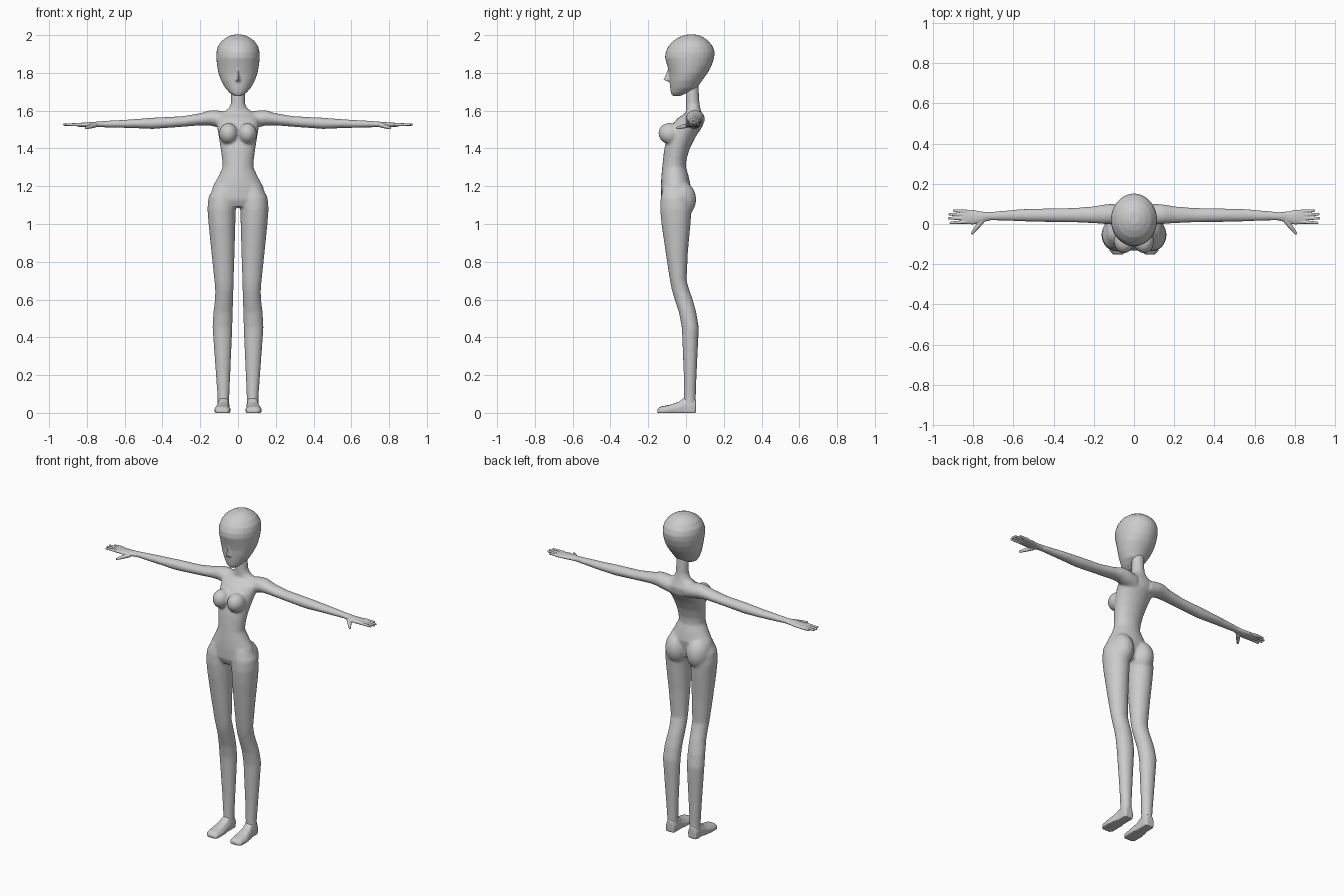
import bpy, bmesh, math
from mathutils import Matrix, Vector

skin = bpy.data.materials.new("grey_skin")
skin.diffuse_color = (0.6, 0.6, 0.6, 1)


def loft(bm, axis, rows, n=24, mirror=False):
    """Closed tube of oval rings: (position, a min, a max, b min, b max) along x or z."""
    for s in ((1, -1) if mirror else (1,)):
        rings = []
        for t, a0, a1, b0, b1 in rows:
            ring = []
            for i in range(n):
                w = 2 * math.pi * i / n
                a = (a0 + a1) / 2 + math.cos(w) * (a1 - a0) / 2
                b = (b0 + b1) / 2 + math.sin(w) * (b1 - b0) / 2
                p = (a, b, t) if axis == 'z' else (t, a, b)
                ring.append(bm.verts.new((p[0] * s, p[1], p[2])))
            rings.append(ring)
        for r, q in zip(rings, rings[1:]):
            for i in range(n):
                j = (i + 1) % n
                bm.faces.new((r[i], r[j], q[j], q[i]))
        bm.faces.new(rings[0][::-1])
        bm.faces.new(rings[-1])


def ball(bm, centre, radii, tilt=0, mirror=True):
    for s in ((1, -1) if mirror else (1,)):
        m = (Matrix.Translation((centre[0] * s, centre[1], centre[2]))
             @ Matrix.Rotation(tilt, 4, 'X') @ Matrix.Diagonal((*radii, 1)))
        bmesh.ops.create_uvsphere(bm, u_segments=24, v_segments=16, radius=1, matrix=m)


def limb(bm, p, q, r0, r1):
    """Tapered rod with rounded ends, on both sides."""
    for s in (1, -1):
        a, b = Vector((p[0] * s, p[1], p[2])), Vector((q[0] * s, q[1], q[2]))
        d = b - a
        m = Matrix.Translation((a + b) / 2) @ d.to_track_quat('Z', 'Y').to_matrix().to_4x4()
        bmesh.ops.create_cone(bm, cap_ends=True, segments=10, radius1=r0, radius2=r1,
                              depth=d.length, matrix=m)
        bmesh.ops.create_icosphere(bm, subdivisions=2, radius=r1, matrix=Matrix.Translation(b))


def finish(bm, name, voxel, smooth, ratio):
    """Fuse the overlapping shapes into one smooth skin."""
    bmesh.ops.recalc_face_normals(bm, faces=bm.faces)
    me = bpy.data.meshes.new(name)
    bm.to_mesh(me)
    bm.free()
    me.materials.append(skin)
    ob = bpy.data.objects.new(name, me)
    bpy.context.collection.objects.link(ob)
    rm = ob.modifiers.new("fuse", 'REMESH')
    rm.mode, rm.voxel_size, rm.use_smooth_shade = 'VOXEL', voxel, True
    sm = ob.modifiers.new("soften", 'SMOOTH')
    sm.factor, sm.iterations = 0.5, smooth
    ob.modifiers.new("reduce", 'DECIMATE').ratio = ratio


# Body: torso, neck, legs and arms
bm = bmesh.new()
torso = [(1.09, .07, -.115, .0), (1.13, .15, -.132, .01), (1.2, .133, -.133, .025),
         (1.25, .105, -.131, .015), (1.3, .082, -.126, .0), (1.34, .084, -.122, .002),
         (1.4, .092, -.115, .02), (1.46, .102, -.1, .05), (1.52, .112, -.08, .09),
         (1.56, .115, -.045, .095), (1.59, .085, .0, .082), (1.61, .05, .0, .077),
         (1.64, .037, .0, .071), (1.75, .036, .0, .066)]
loft(bm, 'z', [(z, -w, w, f, b) for z, w, f, b in torso])
ball(bm, (.05, -.085, 1.478), (.05, .062, .056), -.35)
ball(bm, (.073, -.035, 1.13), (.072, .089, .1))

leg = [(.03, .046, .11, -.02, .052), (.08, .046, .108, -.012, .052),
       (.2, .041, .117, -.012, .056), (.45, .03, .135, -.022, .068),
       (.53, .028, .131, -.037, .055), (.6, .026, .122, -.06, .036),
       (.65, .024, .121, -.075, .018), (.7, .023, .125, -.085, .003),
       (.85, .018, .141, -.108, .01), (1.0, .014, .156, -.13, .024),
       (1.08, .012, .162, -.137, .03), (1.14, .012, .157, -.134, .02),
       (1.2, .02, .125, -.12, .0)]
loft(bm, 'z', leg, mirror=True)

arm = [(.05, .0, .095, 1.5, 1.59), (.11, -.002, .1, 1.512, 1.602), (.15, .0, .097, 1.522, 1.602),
       (.2, .004, .088, 1.522, 1.586), (.3, .008, .08, 1.514, 1.57), (.45, .01, .077, 1.503, 1.563),
       (.55, .013, .075, 1.507, 1.555), (.72, .018, .06, 1.512, 1.545), (.76, .016, .06, 1.512, 1.543)]
loft(bm, 'x', arm, mirror=True)
finish(bm, "body", .007, 7, .35)

# Feet: sole, instep and heel
bm = bmesh.new()
for s in (1, -1):
    rings = []
    for y, x0, x1, h in [(-.152, .055, .105, .02), (-.135, .042, .122, .034), (-.09, .039, .126, .042),
                         (-.04, .044, .117, .058), (-.01, .045, .11, .08), (.03, .045, .109, .09),
                         (.053, .05, .104, .07)]:
        c, w = (x0 + x1) / 2, (x1 - x0) / 2
        rings.append([bm.verts.new(((c + dx * w) * s, y, dz * h)) for dx, dz in
                      ((-.95, 0), (.95, 0), (1, .5), (.65, .92), (0, 1), (-.65, .92), (-1, .5))])
    for r, q in zip(rings, rings[1:]):
        for i in range(7):
            j = (i + 1) % 7
            bm.faces.new((r[i], r[j], q[j], q[i]))
    bm.faces.new(rings[0])
    bm.faces.new(rings[-1])
finish(bm, "feet", .005, 3, .35)

# Hands: palm, four fingers and thumb
bm = bmesh.new()
palm = [(.71, .019, .058, 1.513, 1.543), (.76, .008, .062, 1.512, 1.541),
        (.8, -.003, .07, 1.512, 1.538), (.845, .0, .073, 1.515, 1.535), (.855, .004, .07, 1.518, 1.532)]
loft(bm, 'x', palm, 16, True)
for y0, y1, tip in ((.063, .066, .895), (.046, .048, .918), (.028, .028, .92), (.01, .006, .912)):
    limb(bm, (.835, y0, 1.526), (tip, y1, 1.526), .0095, .0065)
limb(bm, (.755, .016, 1.524), (.785, -.02, 1.515), .014, .011)
limb(bm, (.785, -.02, 1.515), (.805, -.046, 1.508), .011, .007)
finish(bm, "hands", .003, 2, .35)

# Head: skull, jaw and nose
bm = bmesh.new()
head = [(1.678, .02, -.072, -.03), (1.695, .045, -.08, .01), (1.72, .068, -.084, .058),
        (1.76, .09, -.087, .086), (1.8, .104, -.09, .115), (1.84, .111, -.1, .136),
        (1.88, .115, -.111, .149), (1.91, .114, -.108, .152), (1.94, .107, -.094, .142),
        (1.97, .086, -.068, .118), (1.99, .058, -.035, .09), (2.002, .028, .0, .06)]
loft(bm, 'z', [(z, -w, w, f, b) for z, w, f, b in head], 32)
tip = [bm.verts.new(p) for p in ((0, -.122, 1.763), (0, -.092, 1.83), (.022, -.07, 1.755),
                                 (-.022, -.07, 1.755), (0, -.07, 1.745))]
for f in ((0, 1, 2), (0, 3, 1), (0, 2, 4), (0, 4, 3), (1, 3, 4), (1, 4, 2)):
    bm.faces.new([tip[i] for i in f])
finish(bm, "head", .005, 4, .35)
